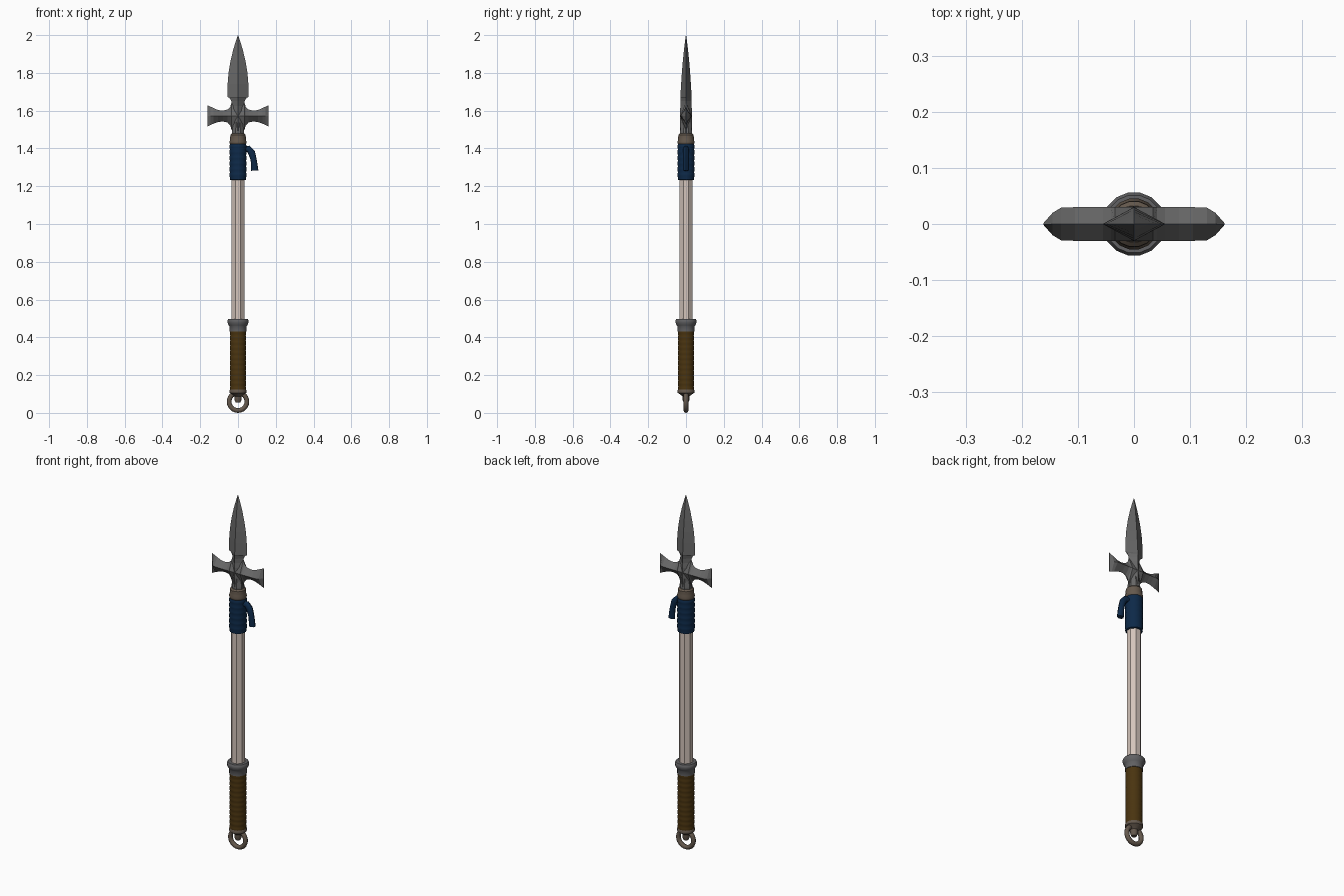
import bpy, bmesh, math
from mathutils import Vector

if "Cube" in bpy.data.objects:
    bpy.data.objects.remove(bpy.data.objects["Cube"])


def mat(name, r, g, b):
    m = bpy.data.materials.new(name)
    m.diffuse_color = (r, g, b, 1)
    m.use_nodes = True
    m.node_tree.nodes["Principled BSDF"].inputs["Base Color"].default_value = m.diffuse_color
    return m


STEEL = mat("dark steel", .135, .135, .135)
IRON = mat("iron", .12, .12, .125)
BRONZE = mat("dull bronze", .13, .10, .075)
CLOTH = mat("navy cloth", .004, .022, .065)
WOOD = mat("pale wood", .66, .56, .50)
LEATHER = mat("brown leather", .068, .034, .005)


def loft(name, rings, material, smooth=None):
    """Skin a list of equal-length vertex rings and cap both ends."""
    bm = bmesh.new()
    vs = [[bm.verts.new(p) for p in ring] for ring in rings]
    n = len(rings[0])
    for a, b in zip(vs, vs[1:]):
        for i in range(n):
            j = (i + 1) % n
            bm.faces.new((a[i], a[j], b[j], b[i]))
    bm.faces.new(vs[0][::-1])
    bm.faces.new(vs[-1])
    bmesh.ops.recalc_face_normals(bm, faces=bm.faces)
    me = bpy.data.meshes.new(name)
    bm.to_mesh(me)
    bm.free()
    me.materials.append(material)
    ob = bpy.data.objects.new(name, me)
    bpy.context.collection.objects.link(ob)
    if smooth:
        bpy.ops.object.select_all(action='DESELECT')
        bpy.context.view_layer.objects.active = ob
        ob.select_set(True)
        bpy.ops.object.shade_smooth_by_angle(angle=math.radians(smooth))
    return ob


def lathe(name, profile, material, n=16, smooth=35):
    """Turn (radius, z) points about the z axis."""
    angs = [(i + .5) * 2 * math.pi / n for i in range(n)]
    return loft(name, [[(r * math.cos(a), r * math.sin(a), z) for a in angs]
                       for r, z in profile], material, smooth)


# octagonal shaft
lathe("shaft", [(.037, .45), (.037, 1.30)], WOOD, 8, None)

# leather grip with shallow wrapped bands
bands = []
for i in range(12):
    z = .115 + i * .027
    bands += [(.0415, z), (.0435, z + .007), (.0435, z + .02)]
lathe("grip", bands + [(.042, .44)], LEATHER)

# flared collar above the grip
lathe("grip_collar", [(.040, .43), (.046, .432), (.046, .458), (.050, .464),
                      (.057, .478), (.057, .490), (.052, .498), (.036, .498)], IRON)

# butt cap, knob and hanging ring
lathe("butt_cap", [(.013, .055), (.019, .07), (.019, .088), (.032, .098),
                   (.045, .106), (.046, .118), (.043, .125)], BRONZE)
rings = []
for i in range(25):
    a = 2 * math.pi * i / 24
    rings.append([((.047 + .0125 * math.cos(b)) * math.sin(a), .0125 * math.sin(b),
                   .0595 + (.047 + .0125 * math.cos(b)) * math.cos(a))
                  for b in [k * math.pi / 4 for k in range(8)]])
loft("butt_ring", rings, BRONZE, 50)

# cloth wrap with slight folds
folds = [(.037, 1.232), (.044, 1.235)]
for i in range(6):
    z = 1.245 + i * .03
    folds += [(.0435, z), (.046, z + .010), (.046, z + .021)]
lathe("cloth_wrap", folds + [(.040, 1.428)], CLOTH)

# loose cloth tail hanging from the wrap
path = [(.03, 1.395, .016), (.055, 1.398, .018), (.072, 1.378, .019),
        (.082, 1.345, .016), (.087, 1.31, .017), (.089, 1.283, .019)]
tail = []
for i, (x, z, h) in enumerate(path):
    p, q = path[max(i - 1, 0)], path[min(i + 1, len(path) - 1)]
    d = Vector((q[0] - p[0], q[1] - p[1])).normalized()
    nx, nz = -d.y, d.x
    tail.append([(x + nx * h * math.cos(b), .015 * math.sin(b), z + nz * h * math.cos(b))
                 for b in [k * math.pi / 4 for k in range(8)]])
loft("cloth_tail", tail, CLOTH, 45)

# bronze collar under the head
lathe("head_collar", [(.038, 1.418), (.044, 1.424), (.046, 1.435), (.042, 1.448),
                      (.042, 1.460), (.041, 1.472), (.033, 1.48)], BRONZE)

# socket
lathe("head_socket", [(.034, 1.465), (.034, 1.49), (.029, 1.52), (.022, 1.57)], STEEL, 8, None)


# blade: diamond sections (z, half width, half thickness)
blade = [(1.47, .033, .033), (1.51, .033, .032), (1.54, .045, .031), (1.60, .045, .031),
         (1.625, .035, .030), (1.65, .035, .030), (1.668, .045, .030), (1.673, .056, .030),
         (1.74, .055, .026), (1.80, .050, .022), (1.86, .040, .017), (1.92, .026, .011),
         (1.97, .011, .005), (2.0, .0008, .0006)]
loft("spear_blade", [[(w, 0, z), (0, t, z), (-w, 0, z), (0, -t, z)] for z, w, t in blade], STEEL)

# cross guard: flared diamond sections (x, low z, high z, half thickness)
arm = [(0, 1.49, 1.65, .030), (.034, 1.497, 1.645, .030), (.041, 1.522, 1.620, .030),
       (.055, 1.537, 1.606, .030), (.08, 1.543, 1.600, .030), (.105, 1.540, 1.603, .030),
       (.13, 1.531, 1.614, .029), (.145, 1.525, 1.621, .020), (.161, 1.517, 1.628, .002)]
for side, name in ((1, "guard_right"), (-1, "guard_left")):
    loft(name, [[(side * x, 0, hi), (side * x, t, 1.572), (side * x, 0, lo),
                 (side * x, -t, 1.572)] for x, lo, hi, t in arm], STEEL)
